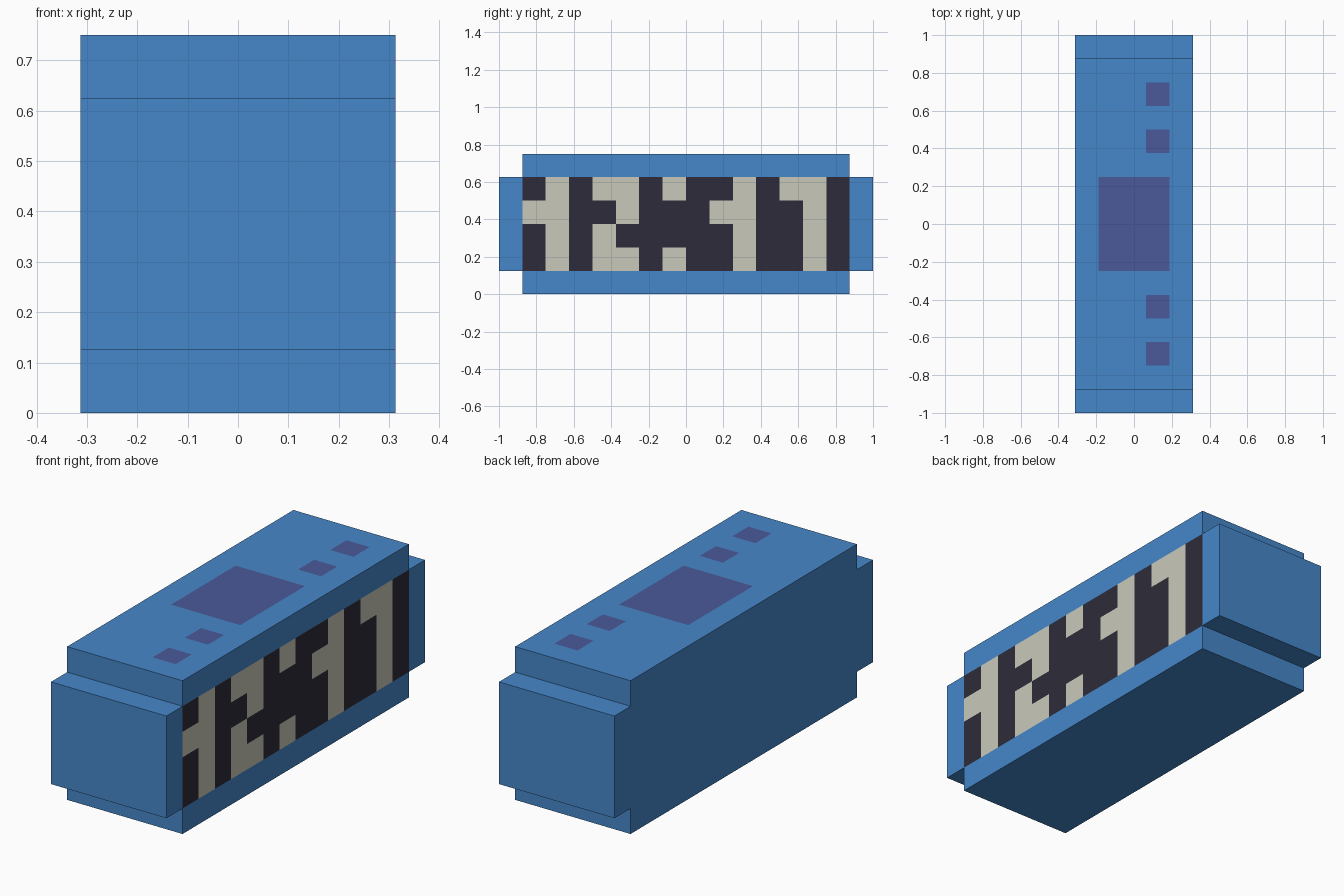
import bpy, bmesh

if "Cube" in bpy.data.objects:
    bpy.data.objects.remove(bpy.data.objects["Cube"])

U = 0.125  # grid unit the whole model is built on


def make_material(name, color):
    mat = bpy.data.materials.new(name)
    mat.diffuse_color = (*color, 1.0)
    mat.use_nodes = True
    mat.node_tree.nodes["Principled BSDF"].inputs["Base Color"].default_value = mat.diffuse_color
    return mat


BLUE, DARK, LIGHT, PURPLE = range(4)
materials = [
    make_material("casing blue", (0.061, 0.242, 0.597)),
    make_material("display dark", (0.026, 0.024, 0.041)),
    make_material("display lit", (0.584, 0.584, 0.491)),
    make_material("button purple", (0.070, 0.098, 0.323)),
]

# Lit display cells, top row first, seen from the right side
DISPLAY = [
    ".#.##.#..#.##.",
    "##..#...##..#.",
    ".#.#.....#..#.",
    ".#.##.#..#..#.",
]

# Buttons on top: x range, y range
BUTTONS = [(-0.1875, 0.1875, -0.25, 0.25)]
for y in (-0.75, -0.5, 0.375, 0.625):
    BUTTONS.append((0.0625, 0.1875, y, y + U))

bm = bmesh.new()

# Casing: stepped side profile (y, z) extruded across x
profile = [(-7, 0), (7, 0), (7, 1), (8, 1), (8, 5), (7, 5),
           (7, 6), (-7, 6), (-7, 5), (-8, 5), (-8, 1), (-7, 1)]
side = bm.faces.new([bm.verts.new((-0.3125, y * U, z * U)) for y, z in profile])
grown = bmesh.ops.extrude_face_region(bm, geom=[side])["geom"]
bmesh.ops.translate(bm, vec=(0.625, 0, 0),
                    verts=[g for g in grown if isinstance(g, bmesh.types.BMVert)])
bmesh.ops.recalc_face_normals(bm, faces=bm.faces[:])


# Cut the outlines of the display cells and buttons into the surface
def cut(axis, value):
    co, no = [0, 0, 0], [0, 0, 0]
    co[axis], no[axis] = value, 1
    bmesh.ops.bisect_plane(bm, geom=bm.verts[:] + bm.edges[:] + bm.faces[:],
                           dist=1e-5, plane_co=co, plane_no=no)


for x in (-0.1875, 0.0625, 0.1875):
    cut(0, x)
for i in range(-7, 8):
    cut(1, i * U)
for i in range(1, 6):
    cut(2, i * U)

# Colour faces by their place on the right side and the top
bm.normal_update()
for f in bm.faces:
    c = f.calc_center_median()
    if f.normal.x > 0.9 and abs(c.y) < 7 * U and U < c.z < 5 * U:
        lit = DISPLAY[int((5 * U - c.z) / U)][int((c.y + 7 * U) / U)] == "#"
        f.material_index = LIGHT if lit else DARK
    elif f.normal.z > 0.9 and c.z > 0.74:
        if any(x0 < c.x < x1 and y0 < c.y < y1 for x0, x1, y0, y1 in BUTTONS):
            f.material_index = PURPLE

mesh = bpy.data.meshes.new("clock_casing")
bm.to_mesh(mesh)
bm.free()
for mat in materials:
    mesh.materials.append(mat)
bpy.context.collection.objects.link(bpy.data.objects.new("clock_casing", mesh))
